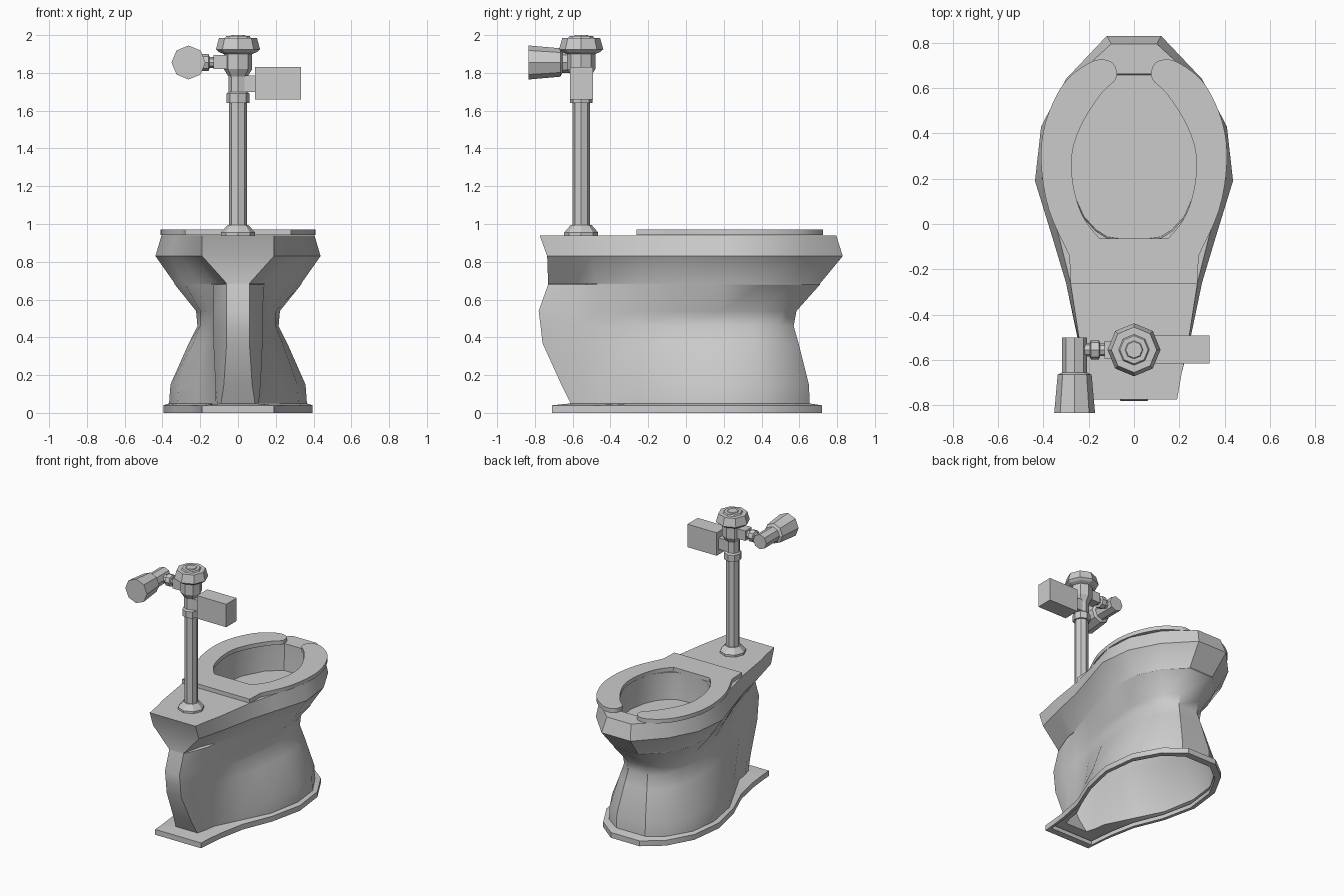
import bpy, bmesh, math
from mathutils import Matrix, Vector

if "Cube" in bpy.data.objects:
    bpy.data.objects.remove(bpy.data.objects["Cube"])


def finish(name, bm, angle=None):
    bmesh.ops.recalc_face_normals(bm, faces=bm.faces)
    me = bpy.data.meshes.new(name)
    bm.to_mesh(me)
    bm.free()
    ob = bpy.data.objects.new(name, me)
    bpy.context.collection.objects.link(ob)
    if angle:
        bpy.ops.object.select_all(action='DESELECT')
        ob.select_set(True)
        bpy.context.view_layer.objects.active = ob
        bpy.ops.object.shade_smooth_by_angle(angle=math.radians(angle))
    return ob


def mirrored(half):
    return list(half) + [(-x, y) for x, y in reversed(half)]


def skin(bm, rings):
    n = len(rings[0])
    for a, b in zip(rings, rings[1:]):
        for i in range(n):
            j = (i + 1) % n
            bm.faces.new((a[i], a[j], b[j], b[i]))


def loft(name, sections, angle=35):
    """Skin a stack of (z, half outline) sections, closing the last one."""
    bm = bmesh.new()
    rings = [[bm.verts.new((x, y, z)) for x, y in mirrored(half)] for z, half in sections]
    skin(bm, rings)
    bm.faces.new(rings[-1])
    return finish(name, bm, angle)


def turned(name, profile, origin, axis=(0, 0, 1), sides=8):
    """Revolve (radius, height) points about an axis, with closed ends."""
    rot = Vector((0, 0, 1)).rotation_difference(Vector(axis)).to_matrix().to_4x4()
    m = Matrix.Translation(origin) @ rot
    bm = bmesh.new()
    rings = [[bm.verts.new(m @ Vector((r * math.cos(k * math.tau / sides),
                                       r * math.sin(k * math.tau / sides), h)))
              for k in range(sides)] for r, h in profile]
    skin(bm, rings)
    bm.faces.new(rings[0])
    bm.faces.new(rings[-1])
    return finish(name, bm)


def box(name, lo, hi):
    lo, hi = Vector(lo), Vector(hi)
    bm = bmesh.new()
    bmesh.ops.create_cube(bm, size=1, matrix=Matrix.Translation((lo + hi) / 2)
                          @ Matrix.Diagonal((*(hi - lo), 1)))
    return finish(name, bm)


def scaled(half, s, cy):
    return [(x * s, cy + (y - cy) * s) for x, y in half]


def blend(a, b, t):
    return [(p[0] + (q[0] - p[0]) * t, p[1] + (q[1] - p[1]) * t) for p, q in zip(a, b)]


def spline(pts, steps=4):
    """Catmull-Rom smoothing of an open path."""
    p = [Vector(q) for q in [pts[0]] + list(pts) + [pts[-1]]]
    out = []
    for a, b, c, d in zip(p, p[1:], p[2:], p[3:]):
        for k in range(steps):
            t = k / steps
            out.append(tuple(0.5 * (2 * b + (c - a) * t + (2 * a - 5 * b + 4 * c - d) * t * t
                                    + (3 * b - a - 3 * c + d) * t ** 3)))
    return out + [tuple(pts[-1])]


# bowl sides (outline without the rear pillar points)
ped_side = [(.22, -.26), (.32, -.06), (.365, .19), (.34, .40), (.24, .57), (.12, .655)]
waist_side = [(.165, -.26), (.20, -.06), (.215, .19), (.205, .36), (.17, .49), (.08, .57)]
under_side = [(.17, -.26), (.20, -.06), (.222, .19), (.21, .38), (.17, .51), (.08, .585)]
neck_side = [(.21, -.26), (.28, -.06), (.335, .19), (.32, .40), (.24, .57), (.10, .71)]

# full half outlines: rear face, pillar edge, groove, then the side
foot = [(.19, -.71), (.197, -.62), (.21, -.5), (.25, -.3), (.34, -.08), (.395, .17), (.365, .42), (.26, .61), (.12, .72)]
pedestal = [(.09, -.61), (.11, -.54), (.12, -.46)] + ped_side
low = [(.075, -.66), (.12, -.55), (.12, -.46)] + blend(ped_side, waist_side, .05)
mid = [(.06, -.76), (.13, -.57), (.12, -.46)] + blend(ped_side, waist_side, .70)
waist = [(.06, -.77), (.13, -.585), (.12, -.47)] + waist_side
under = [(.06, -.78), (.13, -.59), (.12, -.47)] + under_side
shoulder = [(.06, -.73), (.13, -.55), (.14, -.47)] + neck_side
neck = [(.06, -.73), (.095, -.58), (.14, -.47)] + neck_side
belly = [(.19, -.735), (.22, -.62), (.25, -.50), (.30, -.26), (.36, -.06), (.437, .19), (.41, .43), (.30, .64), (.12, .83)]
rim = [(.19, -.775), (.21, -.66), (.235, -.55), (.28, -.26), (.33, -.06), (.405, .20), (.39, .42), (.28, .63), (.10, .795)]
mouth = [(.06, -.07), (.12, -.062), (.17, -.03), (.225, .03), (.265, .12), (.288, .25), (.265, .42), (.18, .58), (.08, .663)]

# bowl, trapway pillar, pedestal and foot as one skin, open underneath
loft("bowl_body", [
    (.03, scaled(foot, .93, 0)), (0, scaled(foot, .93, 0)), (0, foot), (.04, foot),
    (.05, pedestal), (.15, low), (.37, mid), (.46, waist), (.54, under), (.68, shoulder),
    (.685, neck), (.83, belly), (.94, rim), (.94, mouth), (.84, mouth),
    (.74, scaled(mouth, .985, .3))])

# open-front seat with its hinge plate
outer = spline([(.285, -.14), (.375, .06), (.41, .27), (.39, .45), (.31, .62), (.20, .71), (.13, .725),
                (.085, .70), (.08, .64), (.14, .58), (.22, .46), (.27, .33), (.272, .20),
                (.245, .08), (.205, 0), (.15, -.065)])
seat_half = [(.28, -.262)] + outer
bm = bmesh.new()
face = bm.faces.new([bm.verts.new((x, y, .941)) for x, y in mirrored(seat_half)])
ext = bmesh.ops.extrude_face_region(bm, geom=[face], use_keep_orig=True)
bmesh.ops.translate(bm, vec=(0, 0, .03), verts=[v for v in ext["geom"] if isinstance(v, bmesh.types.BMVert)])
finish("seat", bm, 35)

# flush pipe and valve
PY = -.555
axis0 = (0, PY, 0)
turned("pipe_flange", [(.09, .94), (.09, .955), (.055, .995), (.045, .995)], axis0)
turned("flush_pipe", [(.047, .94), (.047, 1.66)], axis0)
turned("pipe_collar", [(.06, 1.64), (.06, 1.69), (.05, 1.70), (.05, 1.79)], axis0)
turned("valve_body", [(.05, 1.78), (.075, 1.82), (.075, 1.90), (.065, 1.91)], axis0)
turned("valve_cap", [(.075, 1.90), (.10, 1.91), (.117, 1.925), (.10, 1.985), (.068, 1.985),
                     (.062, 1.995), (.04, 1.995), (.036, 2.0)], axis0)

# sensor box on the right
box("sensor_box", (.09, -.615, 1.66), (.333, -.492, 1.832))
box("sensor_arm", (0, -.59, 1.70), (.10, -.515, 1.785))

# supply stop on the left
box("valve_inlet", (-.13, PY - .038, 1.82), (0, PY + .038, 1.895))
turned("inlet_nut", [(.028, .12), (.028, .15), (.044, .155), (.044, .19), (.03, .195), (.03, .26)],
       (0, PY, 1.855), (-1, 0, 0))
turned("stop_handle", [(.055, .50), (.055, .655), (.075, .665), (.09, .833)],
       (-.262, 0, 1.855), (0, -1, 0))
